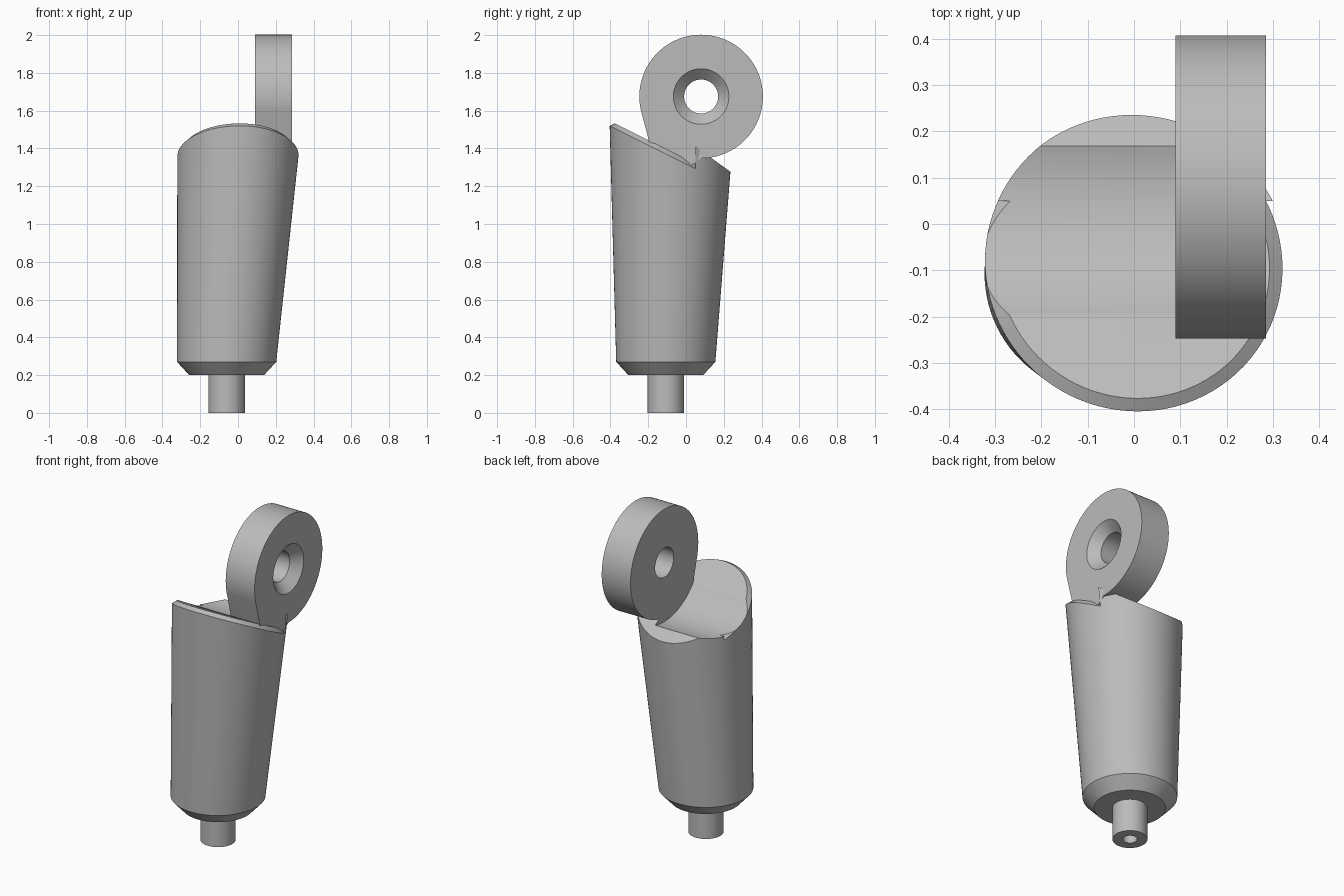
import bpy, bmesh, math
from math import sin, cos, pi
from mathutils import Vector

if "Cube" in bpy.data.objects:
    bpy.data.objects.remove(bpy.data.objects["Cube"])

SEG = 96
EYE_Y, EYE_Z, EYE_R = 0.08, 1.675, 0.327
EYE_X0, EYE_X1 = 0.09, 0.285

grey = bpy.data.materials.new("plain grey")
grey.use_nodes = True
colour = (0.5, 0.5, 0.5, 1)
grey.diffuse_color = colour
grey.node_tree.nodes["Principled BSDF"].inputs["Base Color"].default_value = colour


def finish(name, bm):
    bmesh.ops.recalc_face_normals(bm, faces=bm.faces[:])
    mesh = bpy.data.meshes.new(name)
    bm.to_mesh(mesh)
    bm.free()
    mesh.materials.append(grey)
    obj = bpy.data.objects.new(name, mesh)
    bpy.context.collection.objects.link(obj)
    return obj


def skin(name, rings):
    """Closed solid through a list of point rings of equal length."""
    bm = bmesh.new()
    loops = [[bm.verts.new(p) for p in ring] for ring in rings]
    for a, b in zip(loops, loops[1:]):
        for i in range(len(a)):
            j = (i + 1) % len(a)
            bm.faces.new((a[i], a[j], b[j], b[i]))
    bm.faces.new(loops[0])
    bm.faces.new(loops[-1])
    return finish(name, bm)


def prism(name, profile, x0, x1):
    """Side profile of (y, z) points extruded along x."""
    return skin(name, [[(x, y, z) for y, z in profile] for x in (x0, x1)])


def lathe_x(name, stations):
    """Round solid on the eye axis from (x, radius) stations."""
    angles = [2 * pi * i / SEG for i in range(SEG)]
    return skin(name, [[(x, EYE_Y + r * cos(a), EYE_Z + r * sin(a)) for a in angles]
                       for x, r in stations])


def cut(obj, cutter):
    mod = obj.modifiers.new("cut", "BOOLEAN")
    mod.operation = "DIFFERENCE"
    mod.solver = "EXACT"
    mod.object = cutter
    cutter.hide_render = True
    cutter.hide_set(True)


def cone(z):
    """Centre and radius of the leaning, widening body at a height."""
    h = z - 0.27
    return -0.06 + 0.0545 * h, -0.107 + 0.0257 * h, 0.2625 + 0.0535 * h


def circle(z, r=None):
    cx, cy, body_r = cone(z)
    r = r or body_r
    return [Vector((cx + r * cos(2 * pi * i / SEG), cy + r * sin(2 * pi * i / SEG), z))
            for i in range(SEG)]


def front_slope(y):
    return 1.52 - 0.5 * (y + 0.405)


def sloped_ring(inset, lift):
    """Ring where the body wall meets the front slope, drawn inward and up."""
    points = []
    for i in range(SEG):
        a = 2 * pi * i / SEG
        z = 1.4
        for _ in range(12):
            cx, cy, r = cone(z)
            z = front_slope(cy + r * sin(a))
        y = cy + (r - inset) * sin(a)
        points.append((cx + (r - inset) * cos(a), y, front_slope(y) + lift))
    return points


# Pin with a blind hole, chamfered foot and tapering body
base_x, base_y, _ = cone(0.27)


def base_circle(z, r):
    return [(base_x + r * cos(2 * pi * i / SEG), base_y + r * sin(2 * pi * i / SEG), z)
            for i in range(SEG)]


body = skin("body", [base_circle(0.12, 0.04), base_circle(0, 0.04),
                     base_circle(0, 0.097), base_circle(0.2, 0.097),
                     base_circle(0.2, 0.198), circle(0.27), circle(1.7)])

# Top of the body: long front slope, step, short back slope
STEP = 0.05
top_cutter = prism("top_cutter", [(-0.7, front_slope(-0.7)), (STEP, front_slope(STEP)),
                                  (STEP, 1.41), (0.7, 0.942), (0.7, 2.3), (-0.7, 2.3)],
                   -0.8, 0.8)
cut(body, top_cutter)

# Chamfered lip on the front slope
lip = skin("rim_lip", [sloped_ring(0, 0), sloped_ring(0.028, 0.027)])
back_cutter = prism("lip_back_cutter", [(STEP, 1), (0.7, 1), (0.7, 2), (STEP, 2)], -0.8, 0.8)
cut(lip, back_cutter)

# Round clearance channel beside the eye
channel = lathe_x("channel_cutter", [(-0.8, 0.361), (EYE_X0, 0.361)])
cut(body, channel)
cut(lip, channel)

# Eye plate with a tangent neck running into the body
TANGENT = pi + 0.25
profile = []
for i in range(SEG + 1):
    a = -pi / 2 + (TANGENT + pi / 2) * i / SEG
    profile.append((EYE_Y + EYE_R * cos(a), EYE_Z + EYE_R * sin(a)))
profile += [(-0.173, 1.353), (-0.16, 1.31), (0.03, 1.31)]
eye = prism("eye", profile, EYE_X0, EYE_X1)

# Bolt hole, countersunk on the outer face
bolt_hole = lathe_x("bolt_hole_cutter", [(0, 0.09), (EYE_X1 - 0.055, 0.09),
                                         (EYE_X1, 0.147), (0.4, 0.147)])
cut(eye, bolt_hole)

# Bake the cuts, drop the cutters, smooth the round walls
bpy.context.view_layer.update()
for obj in (body, lip, eye):
    graph = bpy.context.evaluated_depsgraph_get()
    mesh = bpy.data.meshes.new_from_object(obj.evaluated_get(graph))
    obj.modifiers.clear()
    obj.data = mesh
for helper in (top_cutter, back_cutter, channel, bolt_hole):
    bpy.data.objects.remove(helper)

bpy.ops.object.select_all(action="DESELECT")
for obj in (body, lip, eye):
    obj.select_set(True)
bpy.context.view_layer.objects.active = body
bpy.ops.object.shade_smooth_by_angle(angle=math.radians(25))
